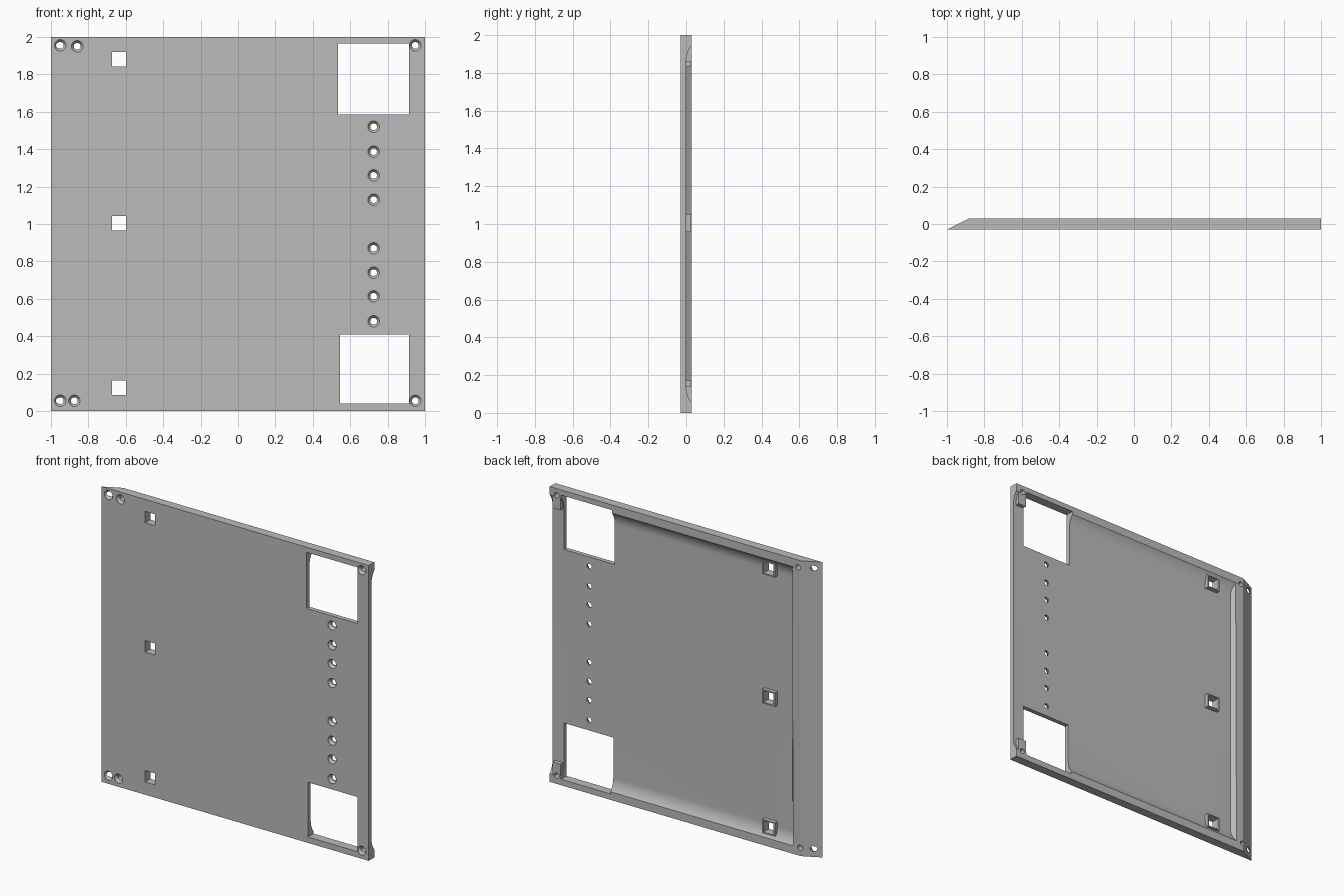
import bpy, bmesh, math
from mathutils import Matrix, Vector

cube = bpy.data.objects.get("Cube")
if cube:
    bpy.data.objects.remove(cube, do_unlink=True)

FRONT, FLOOR, BACK = -0.03, 0.0, 0.03

grey = bpy.data.materials.new("plain_grey")
grey.use_nodes = True
grey.diffuse_color = (0.5, 0.5, 0.5, 1)
grey.node_tree.nodes["Principled BSDF"].inputs["Base Color"].default_value = (0.5, 0.5, 0.5, 1)


def add_object(name, bm):
    bmesh.ops.recalc_face_normals(bm, faces=bm.faces)
    mesh = bpy.data.meshes.new(name)
    bm.to_mesh(mesh)
    bm.free()
    mesh.materials.append(grey)
    obj = bpy.data.objects.new(name, mesh)
    bpy.context.collection.objects.link(obj)
    return obj


def prism(bm, start, offset):
    """Extrude a closed outline along an offset."""
    offset = Vector(offset)
    low = [bm.verts.new(p) for p in start]
    high = [bm.verts.new(Vector(p) + offset) for p in start]
    bm.faces.new(low)
    bm.faces.new(high)
    for i in range(len(low)):
        j = (i + 1) % len(low)
        bm.faces.new((low[i], low[j], high[j], high[i]))


def box(bm, x0, x1, y0, y1, z0, z1):
    prism(bm, [(x0, y0, z0), (x1, y0, z0), (x1, y0, z1), (x0, y0, z1)], (0, y1 - y0, 0))


def lathe_y(bm, x, z, rings, sides=24):
    """Stack of (radius, y) circles around a y axis, capped at both ends."""
    loops = []
    for r, y in rings:
        loops.append([bm.verts.new((x + r * math.cos(t * math.tau / sides), y,
                                    z + r * math.sin(t * math.tau / sides))) for t in range(sides)])
    for a, b in zip(loops, loops[1:]):
        for i in range(sides):
            j = (i + 1) % sides
            bm.faces.new((a[i], a[j], b[j], b[i]))
    bm.faces.new(loops[0])
    bm.faces.new(loops[-1])


def boolean(target, bm, operation):
    tool = add_object("helper", bm)
    tool.hide_render = True
    mod = target.modifiers.new("bool", "BOOLEAN")
    mod.operation = operation
    mod.solver = "EXACT"
    mod.object = tool
    bpy.context.view_layer.objects.active = target
    bpy.ops.object.modifier_apply(modifier=mod.name)
    bpy.data.objects.remove(tool, do_unlink=True)


# Slab with one bevelled side
bm = bmesh.new()
prism(bm, [(-1, FRONT, 0), (1, FRONT, 0), (1, BACK, 0), (-0.88, BACK, 0)], (0, 0, 2))
panel = add_object("panel", bm)

# Back recess: flat floor curving up into the top and bottom rails, open at one side
rise, depth = 0.085, BACK - FLOOR
radius = (rise ** 2 + depth ** 2) / (2 * depth)
sweep = math.asin(rise / radius)
arc = [(FLOOR + radius * (1 - math.cos(sweep * i / 10)), 0.86 + radius * math.sin(sweep * i / 10))
       for i in range(11)]
arc.append((BACK + 0.02, arc[-1][1]))
outline = [(y, 1 + h) for y, h in arc] + [(y, 1 - h) for y, h in reversed(arc)]
bm = bmesh.new()
prism(bm, [(-0.8 - 0.8 * min(y, BACK), y, z) for y, z in outline], (2, 0, 0))
boolean(panel, bm, "DIFFERENCE")

# Screw blocks in the open corners and collars behind the square slots
slot_heights = (0.125, 1.005, 1.88)
bm = bmesh.new()
for z0, z1 in ((0.03, 0.14), (1.86, 1.97)):
    box(bm, 0.92, 0.98, FLOOR - 0.01, BACK - 0.001, z0, z1)
for z in slot_heights:
    box(bm, -0.685, -0.59, FLOOR - 0.01, BACK - 0.003, z - 0.047, z + 0.047)
boolean(panel, bm, "UNION")

# Square slots and the two large openings
bm = bmesh.new()
for z in slot_heights:
    box(bm, -0.675, -0.6, -0.1, 0.1, z - 0.039, z + 0.039)
box(bm, 0.535, 0.915, -0.1, 0.1, 1.585, 1.965)
box(bm, 0.545, 0.915, -0.1, 0.1, 0.04, 0.41)
boolean(panel, bm, "DIFFERENCE")

# Countersunk screw holes: corners, then a column mirrored about mid height
holes = [(-0.95, 1.955), (-0.86, 1.95), (0.948, 1.955),
         (-0.95, 0.055), (-0.875, 0.055), (0.948, 0.055)]
for h in (0.13, 0.26, 0.387, 0.52):
    holes += [(0.725, 1 + h), (0.725, 1 - h)]
bm = bmesh.new()
for x, z in holes:
    lathe_y(bm, x, z, [(0.031, -0.05), (0.031, FRONT + 0.003), (0.018, FRONT + 0.02), (0.018, 0.1)])
boolean(panel, bm, "DIFFERENCE")

# Smooth curves, crisp edges
bpy.ops.object.select_all(action="DESELECT")
panel.select_set(True)
bpy.context.view_layer.objects.active = panel
bpy.ops.object.shade_smooth_by_angle(angle=math.radians(20))
